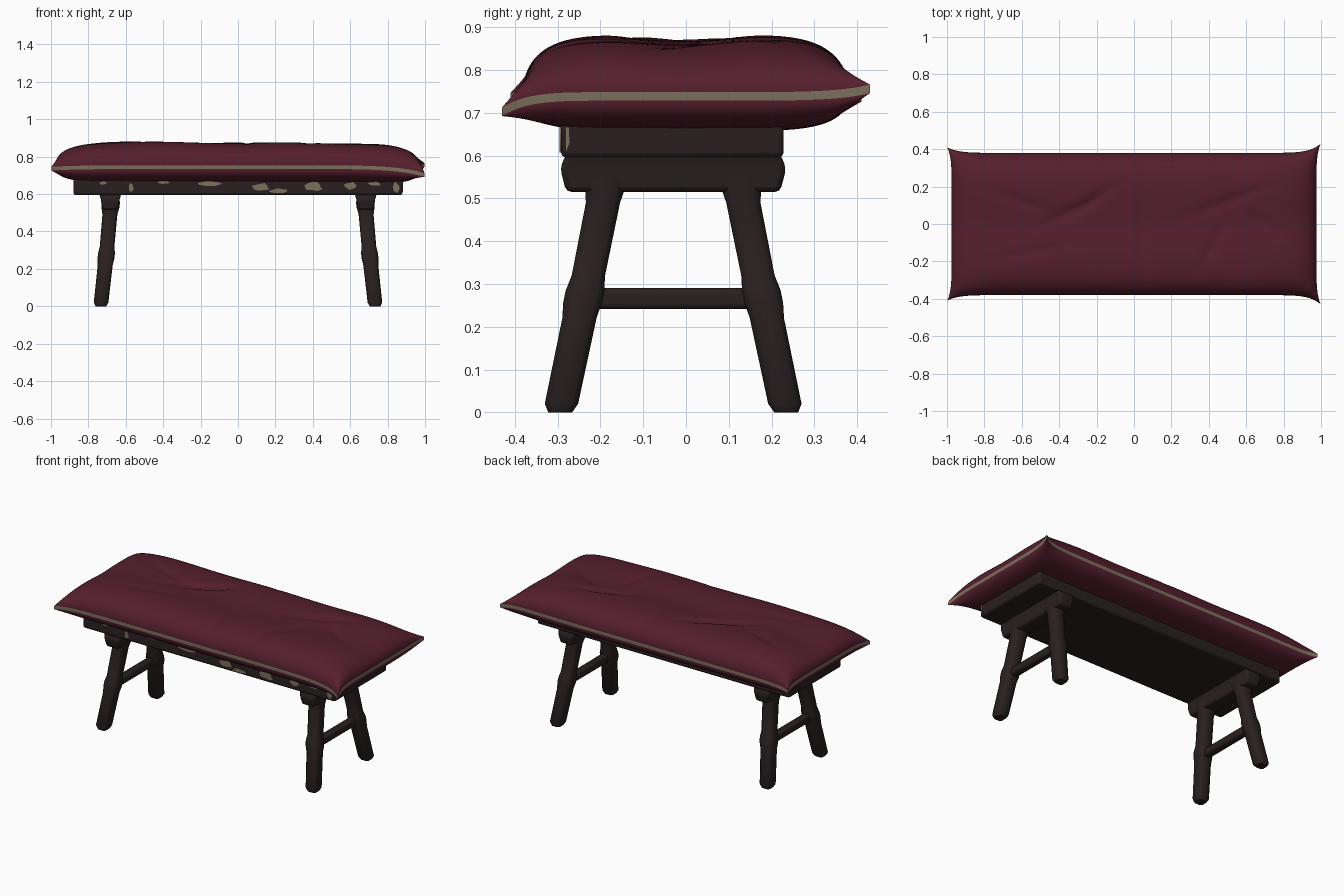
import bpy, bmesh, math, random
from mathutils import Vector

if "Cube" in bpy.data.objects:
    bpy.data.objects.remove(bpy.data.objects["Cube"])

random.seed(4)
YC = -0.03  # the wooden frame sits slightly forward of the cushion


def material(name, rgb):
    m = bpy.data.materials.new(name)
    m.diffuse_color = (*rgb, 1)
    m.use_nodes = True
    m.node_tree.nodes["Principled BSDF"].inputs["Base Color"].default_value = m.diffuse_color
    return m


RED = material("wine red cloth", (0.091, 0.0135, 0.026))
WOOD = material("dark wood", (0.023, 0.0145, 0.0145))
BEIGE = material("beige trim", (0.2, 0.16, 0.107))


def finish(name, bm, mats, bevel=0.0, angle=40):
    bmesh.ops.recalc_face_normals(bm, faces=bm.faces)
    me = bpy.data.meshes.new(name)
    bm.to_mesh(me)
    bm.free()
    for m in mats:
        me.materials.append(m)
    ob = bpy.data.objects.new(name, me)
    bpy.context.collection.objects.link(ob)
    if bevel:
        b = ob.modifiers.new("bevel", 'BEVEL')
        b.width, b.segments, b.limit_method = bevel, 2, 'ANGLE'
    bpy.ops.object.select_all(action='DESELECT')
    ob.select_set(True)
    bpy.context.view_layer.objects.active = ob
    bpy.ops.object.shade_smooth_by_angle(angle=math.radians(angle))
    return ob


def loft(bm, rings):
    rows = [[bm.verts.new(p) for p in r] for r in rings]
    n = len(rows[0])
    for a, b in zip(rows, rows[1:]):
        for i in range(n):
            bm.faces.new((a[i], a[(i + 1) % n], b[(i + 1) % n], b[i]))
    bm.faces.new(rows[0][::-1])
    bm.faces.new(rows[-1])


def box(name, x0, x1, y0, y1, z0, z1, bevel):
    bm = bmesh.new()
    loft(bm, [[(x0, y0, z), (x1, y0, z), (x1, y1, z), (x0, y1, z)] for z in (z0, z1)])
    return finish(name, bm, [WOOD], bevel)


# cushion: a pillow surface over s, t in -1..1 with a beige band as piping
CREASES = [(0.05, 0.0, 90, 0.3, 0.011), (-0.35, 0.06, 25, 0.16, 0.014),
           (-0.2, 0.14, 35, 0.12, 0.012), (0.5, 0.12, 20, 0.2, 0.013),
           (0.42, -0.12, 60, 0.15, 0.009), (-0.6, 0.12, -20, 0.15, 0.011),
           (0.7, 0.0, -30, 0.15, 0.009), (-0.55, -0.15, 10, 0.2, 0.007)]
BAND = 0.010  # half the height of the piping


def cushion_point(s, t, side):
    a, b = abs(s), abs(t)
    x = s * (0.975 + 0.023 * b ** 8)
    y = t * (0.38 + (0.05 if s > 0 else 0.03) * a ** 18)
    drop = (-0.042 if t < 0 else 0.012) if s > 0 else -0.008
    z = 0.744 + drop * (a * b) ** 7 - 0.006 * s * (1 - b ** 4) + side * BAND
    if side < 0:
        return Vector((x, y, z - 0.073 * max(0, (1 - a ** 14) * (1 - b ** 6)) ** 0.5))
    h = max(0, (1 - a ** 9) * (1 - b ** 5.5)) ** 0.5
    top = 0.123 - 0.012 * math.exp(-(y / 0.12) ** 2) + 0.003 * math.sin(9 * x + 4 * y)
    for cx, cy, ang, ln, dep in CREASES:
        c, q = math.cos(math.radians(ang)), math.sin(math.radians(ang))
        u, v = (x - cx) * c + (y - cy) * q, (y - cy) * c - (x - cx) * q
        top -= dep * math.exp(-(u / ln) ** 2 - (v / 0.026) ** 2)
    return Vector((x, y, z + top * h))


NX, NY = 140, 60
S = [math.sin(math.pi * (i / NX - 0.5)) for i in range(NX + 1)]
T = [math.sin(math.pi * (j / NY - 0.5)) for j in range(NY + 1)]
bm = bmesh.new()
grid = {}
for side in (1, -1):
    for i, s in enumerate(S):
        for j, t in enumerate(T):
            grid[side, i, j] = bm.verts.new(cushion_point(s, t, side))
    for i in range(NX):
        for j in range(NY):
            corners = ((i, j), (i + 1, j), (i + 1, j + 1), (i, j + 1))
            bm.faces.new([grid[side, p, q] for p, q in corners][::side])
rim = ([(i, 0) for i in range(NX)] + [(NX, j) for j in range(NY)]
       + [(i, NY) for i in range(NX, 0, -1)] + [(0, j) for j in range(NY, 0, -1)])
for p, q in zip(rim, rim[1:] + rim[:1]):
    f = bm.faces.new((grid[-1, *p], grid[-1, *q], grid[1, *q], grid[1, *p]))
    f.material_index = 1
finish("cushion", bm, [RED, BEIGE], angle=60)

# seat plank
box("seat_plank", -0.88, 0.88, YC - 0.262, YC + 0.258, 0.595, 0.685, 0.012)


# worn patches on the front of the plank
def patch(name, cx, cz, rx, rz):
    n = 11
    ring = []
    for k in range(n):
        a, r = 2 * math.pi * k / n, random.uniform(0.7, 1.15)
        ring.append((cx + rx * r * math.cos(a), min(0.672, max(0.607, cz + rz * r * math.sin(a)))))
    bm = bmesh.new()
    loft(bm, [[(x, y, z) for x, z in ring] for y in (YC - 0.265, YC - 0.260)])
    finish(name, bm, [BEIGE])


for k, p in enumerate([(-0.72, 0.66, 0.02, 0.01), (-0.57, 0.635, 0.013, 0.026),
                       (-0.4, 0.662, 0.03, 0.009), (-0.15, 0.655, 0.06, 0.014),
                       (0.12, 0.638, 0.05, 0.022), (0.22, 0.616, 0.055, 0.015),
                       (0.4, 0.64, 0.055, 0.026), (0.6, 0.645, 0.03, 0.02),
                       (0.73, 0.655, 0.035, 0.014), (0.845, 0.633, 0.022, 0.03)]):
    patch(f"worn_patch_{k + 1}", *p)

# worn front corner on the right end of the plank
bm = bmesh.new()
loft(bm, [[(x, YC - 0.25, 0.61), (x, YC - 0.242, 0.63), (x, YC - 0.244, 0.665), (x, YC - 0.25, 0.665)]
          for x in (0.878, 0.882)])
finish("worn_end_patch", bm, [BEIGE])

# trestles: cross rail, stretcher and two splayed legs at each end
# leg stations: height, centre x, centre y from the frame middle, half width
STATIONS = [(0.0, 0.733, 0.264, 0.028), (0.02, 0.732, 0.261, 0.039), (0.22, 0.71, 0.219, 0.040),
            (0.255, 0.706, 0.212, 0.045), (0.285, 0.703, 0.206, 0.045), (0.32, 0.70, 0.198, 0.039),
            (0.49, 0.685, 0.164, 0.040), (0.53, 0.682, 0.158, 0.048), (0.56, 0.68, 0.152, 0.05)]
RAIL = [(0.515, 0.043, 0.25), (0.57, 0.05, 0.264), (0.605, 0.06, 0.25)]  # height, half width, half length
SQUARE = ((-1, -1), (1, -1), (1, 1), (-1, 1))
for sx, end in ((-1, "left"), (1, "right")):
    bm = bmesh.new()
    loft(bm, [[(sx * 0.683 + w * ax, YC + l * ay, h) for ax, ay in SQUARE] for h, w, l in RAIL])
    finish(f"{end}_cross_rail", bm, [WOOD], 0.012)
    box(f"{end}_stretcher", sx * 0.705 - 0.024, sx * 0.705 + 0.024,
        YC - 0.2, YC + 0.2, 0.241, 0.29, 0.012)
    for sy, face in ((-1, "front"), (1, "back")):
        bm = bmesh.new()
        rings = []
        for z, x, y, w in STATIONS:
            c = 0.62 * w  # cut corners
            ring = [(w, -c), (w, c), (c, w), (-c, w), (-w, c), (-w, -c), (-c, -w), (c, -w)]
            rings.append([(sx * x + dx, YC + sy * y + dy, z) for dx, dy in ring])
        loft(bm, rings)
        finish(f"{end}_{face}_leg", bm, [WOOD], angle=50)
